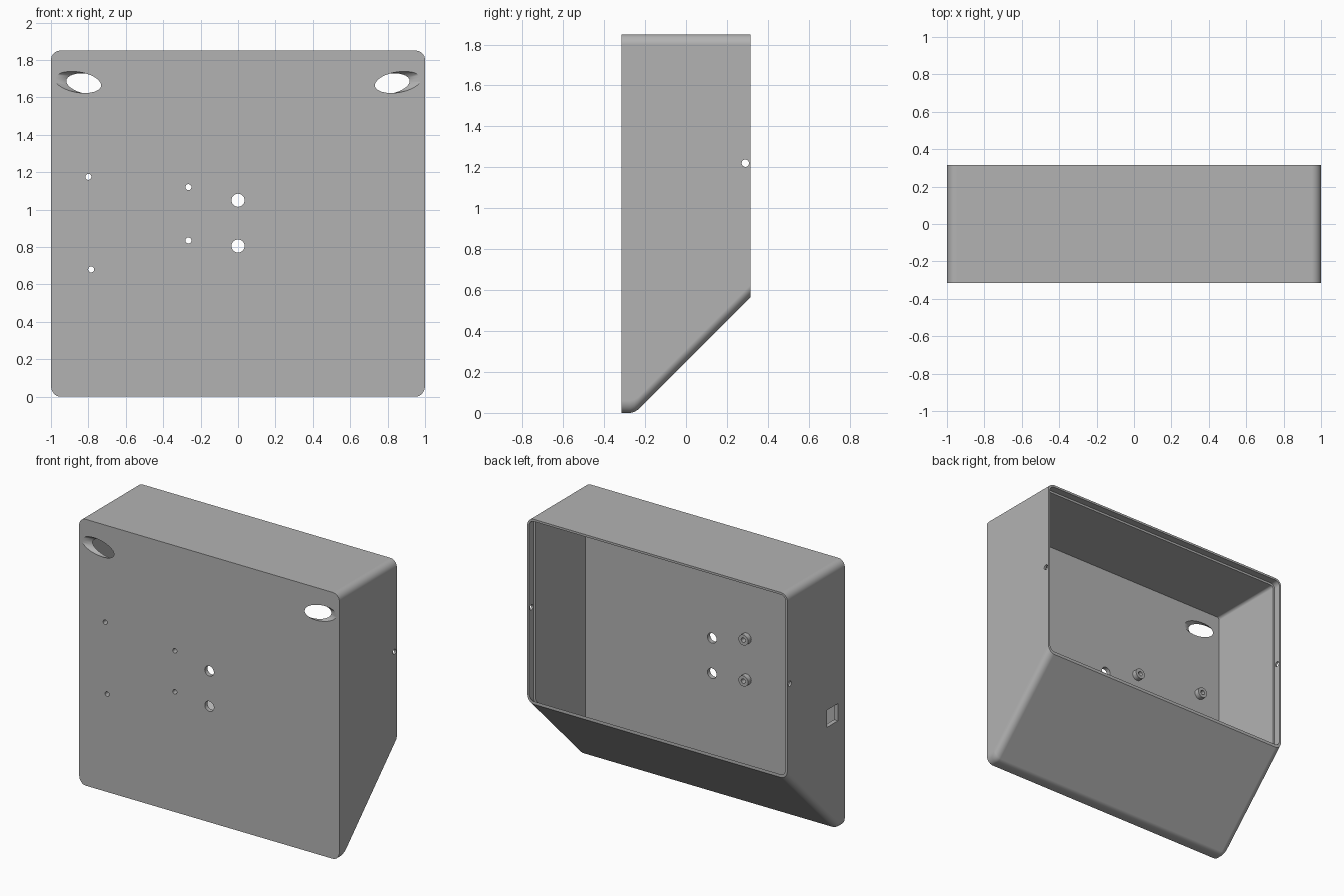
import bpy, bmesh, math
from mathutils import Vector, Matrix

if "Cube" in bpy.data.objects:
    bpy.data.objects.remove(bpy.data.objects["Cube"], do_unlink=True)

FRONT, BACK, TOP = -0.315, 0.315, 1.85
WALL, LIP, LIP_DEPTH = 0.03, 0.015, 0.05
INNER_FRONT = FRONT + WALL
SLOPE = 0.25                      # slope plane: z = y + SLOPE

grey = bpy.data.materials.new("plain grey")
grey.use_nodes = True
grey.diffuse_color = (0.45, 0.45, 0.45, 1)
grey.node_tree.nodes["Principled BSDF"].inputs["Base Color"].default_value = grey.diffuse_color


def make_object(name, bm):
    bmesh.ops.recalc_face_normals(bm, faces=bm.faces[:])
    mesh = bpy.data.meshes.new(name)
    bm.to_mesh(mesh)
    bm.free()
    mesh.materials.append(grey)
    obj = bpy.data.objects.new(name, mesh)
    bpy.context.collection.objects.link(obj)
    return obj


def activate(obj):
    bpy.ops.object.select_all(action='DESELECT')
    obj.select_set(True)
    bpy.context.view_layer.objects.active = obj


def smooth(obj):
    activate(obj)
    bpy.ops.object.shade_smooth_by_angle(angle=math.radians(30))


def bridge(bm, a, b):
    n = len(a)
    for i in range(n):
        j = (i + 1) % n
        bm.faces.new((a[i], a[j], b[j], b[i]))


def section(bm, y, bottom, inset, segments=8):
    """Rounded rectangle at depth y, with its floor at height bottom."""
    r = 0.05 - inset
    lower = r * 1.2               # sloped edges look taller in section
    x, top = 1 - inset, TOP - inset
    corners = ((x - r, top - r, r), (r - x, top - r, r),
               (r - x, bottom + lower, lower), (x - r, bottom + lower, lower))
    ring = []
    for quarter, (cx, cz, rz) in enumerate(corners):
        for s in range(segments + 1):
            a = (quarter + s / segments) * math.pi / 2
            ring.append(bm.verts.new((cx + r * math.cos(a), y, cz + rz * math.sin(a))))
    return ring


def floor(y, inset):
    return max(inset, y + SLOPE + inset * math.sqrt(2))


# Housing: outer skin, stepped rim, then inner skin
bm = bmesh.new()
step = BACK - LIP_DEPTH
stations = [(FRONT, 0, 0), (-0.272, 0, 0), (-0.253, 0.005, 0), (-0.235, 0.015, 0),
            (BACK, floor(BACK, 0), 0),
            (BACK, floor(BACK, LIP), LIP), (step, floor(step, LIP), LIP),
            (step, floor(step, WALL), WALL),
            (-0.262, floor(-0.262, WALL), WALL), (INNER_FRONT, WALL, WALL)]
rings = [section(bm, *s) for s in stations]
for a, b in zip(rings, rings[1:]):
    bridge(bm, a, b)
bm.faces.new(rings[0])
bm.faces.new(rings[-1])
housing = make_object("housing", bm)

# Cutters for every opening
posts = [(-0.8, 1.175), (-0.785, 0.68), (-0.265, 1.12), (-0.265, 0.835)]
bm = bmesh.new()


def cut_cylinder(centre, direction, radius, length):
    turn = Vector(direction).to_track_quat('Z', 'Y').to_matrix().to_4x4()
    bmesh.ops.create_cone(bm, cap_ends=True, segments=32, radius1=radius, radius2=radius,
                          depth=length, matrix=Matrix.Translation(centre) @ turn)


plate = FRONT + WALL / 2
for x, z in posts:
    cut_cylinder((x, plate, z), (0, 1, 0), 0.016, 0.1)
for z in (1.05, 0.805):
    cut_cylinder((0, plate, z), (0, 1, 0), 0.035, 0.1)
for side in (-1, 1):
    # Slanted oval opening and lid screw hole
    cut_cylinder((side * 0.825, plate, 1.676), (-side * 0.06, 0.03, -0.01), 0.055, 0.34)
    cut_cylinder((side, 0.29, 1.22), (1, 0, 0), 0.018, 0.1)
# Square cable port in the right wall
bmesh.ops.create_cube(bm, size=0.12, matrix=Matrix.Translation((-1, -0.18, 0.82)))
cutter = make_object("opening_cutter", bm)
cutter.hide_render = True

cut = housing.modifiers.new("openings", 'BOOLEAN')
cut.operation = 'DIFFERENCE'
cut.solver = 'EXACT'
cut.object = cutter
activate(housing)
bpy.ops.object.modifier_apply(modifier=cut.name)
bpy.data.objects.remove(cutter, do_unlink=True)
smooth(housing)
weighted = housing.modifiers.new("even shading", 'WEIGHTED_NORMAL')
weighted.keep_sharp = True

# Hollow mounting posts on the inside of the front plate
for number, (x, z) in enumerate(posts, 1):
    bm = bmesh.new()
    y0, y1 = INNER_FRONT - 0.002, INNER_FRONT + 0.035
    rings = []
    for radius, y in ((0.037, y0), (0.037, y1), (0.016, y1), (0.016, y0)):
        angles = [2 * math.pi * i / 32 for i in range(32)]
        rings.append([bm.verts.new((x + radius * math.cos(a), y, z + radius * math.sin(a)))
                      for a in angles])
    for i in range(4):
        bridge(bm, rings[i], rings[(i + 1) % 4])
    smooth(make_object(f"mounting_post_{number}", bm))
